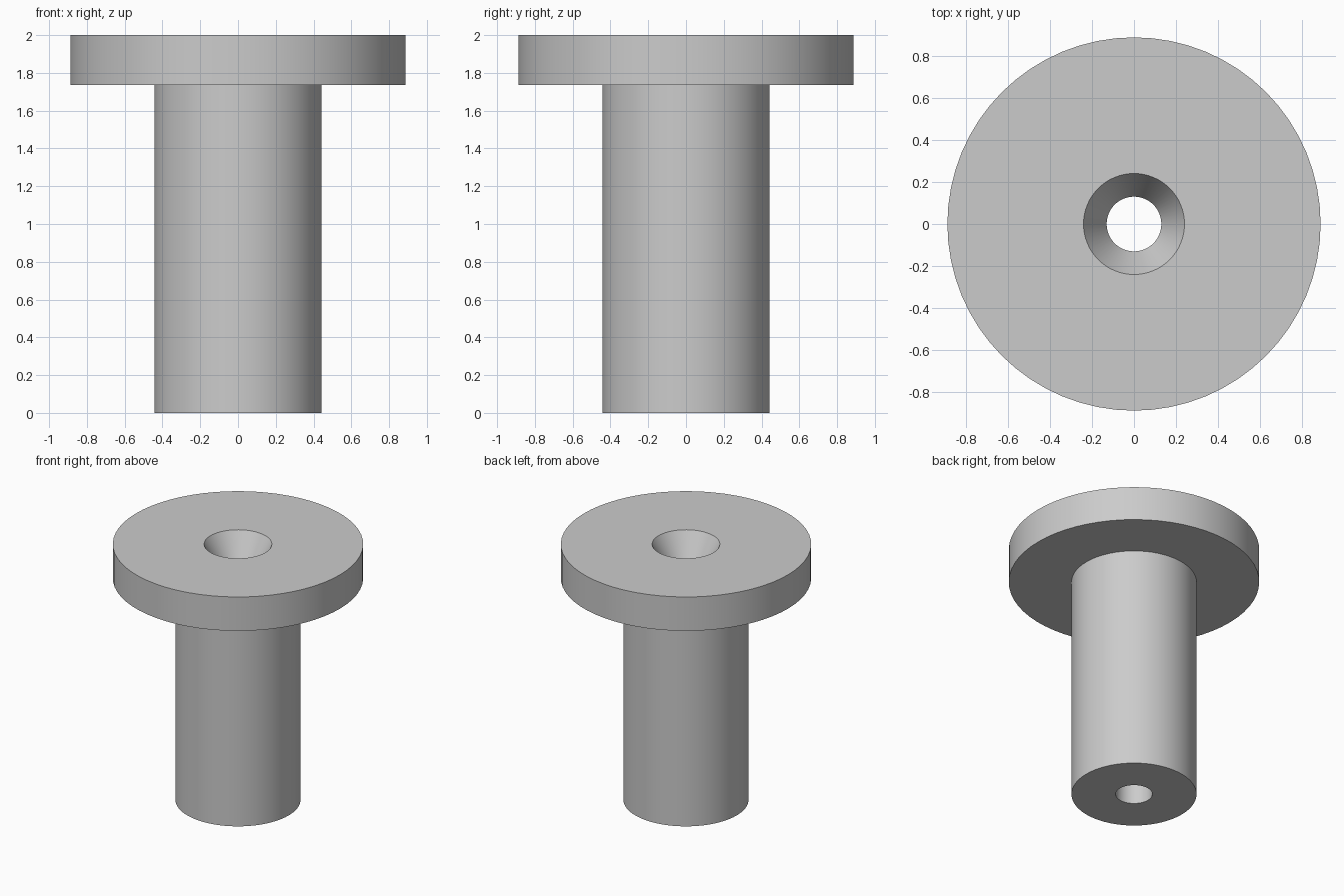
import bpy, bmesh, math

SIDES = 64

cube = bpy.data.objects.get("Cube")
if cube:
    bpy.data.objects.remove(cube, do_unlink=True)

# Plain grey material
grey = bpy.data.materials.new("plain grey")
grey.use_nodes = True
colour = (0.6, 0.6, 0.6, 1)
grey.diffuse_color = colour
grey.node_tree.nodes["Principled BSDF"].inputs["Base Color"].default_value = colour


def lathe(name, profile):
    """Spin a closed (radius, height) profile around the z axis."""
    bm = bmesh.new()
    rings = []
    for radius, height in profile:
        ring = bmesh.ops.create_circle(bm, segments=SIDES, radius=radius)["verts"]
        for v in ring:
            v.co.z = height
        rings.append(ring)
    for low, high in zip(rings, rings[1:] + rings[:1]):
        for i in range(SIDES):
            j = (i + 1) % SIDES
            bm.faces.new((low[i], low[j], high[j], high[i]))
    bmesh.ops.recalc_face_normals(bm, faces=bm.faces)
    mesh = bpy.data.meshes.new(name)
    bm.to_mesh(mesh)
    bm.free()
    mesh.materials.append(grey)
    obj = bpy.data.objects.new(name, mesh)
    bpy.context.collection.objects.link(obj)
    bpy.ops.object.select_all(action="DESELECT")
    obj.select_set(True)
    bpy.context.view_layer.objects.active = obj
    bpy.ops.object.shade_smooth_by_angle(angle=math.radians(25))
    return obj


# Flanged bushing: stem, wide flange, countersunk mouth and through bore
stem, flange, bore, mouth = 0.443, 0.887, 0.13, 0.24
under, top, sink = 1.735, 2.0, 0.19
lathe("flanged_bushing", [
    (bore, 0), (stem, 0), (stem, under), (flange, under),
    (flange, top), (mouth, top), (bore, top - sink),
])
